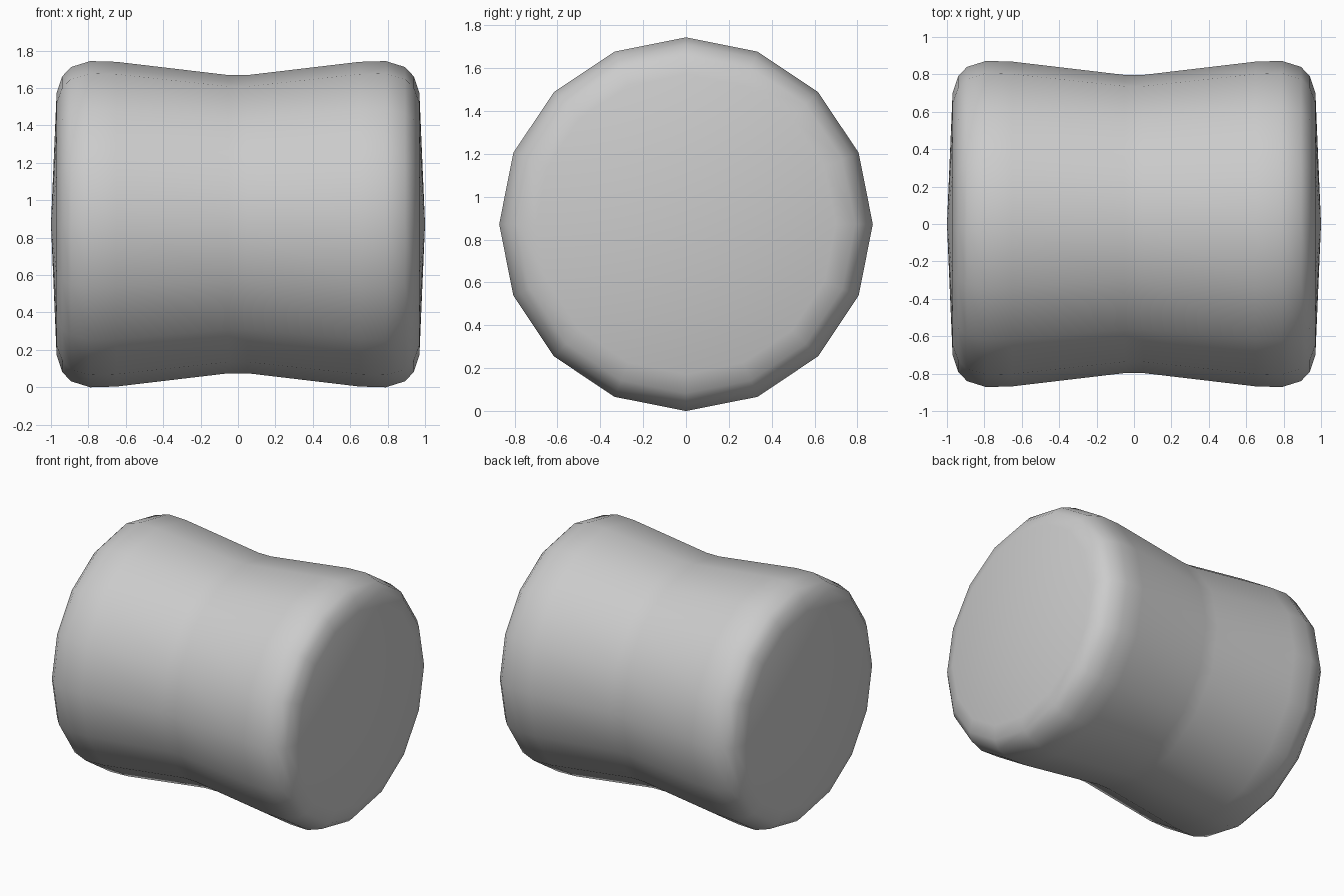
import bpy, bmesh
from math import sin, cos, pi

if "Cube" in bpy.data.objects:
    bpy.data.objects.remove(bpy.data.objects["Cube"])

SIDES = 16
CENTRE_Z = 0.872

# Half profile as (x, radius), from the end cap rim to the waist
half = [(0.97, 0.70), (0.94, 0.79), (0.893, 0.84), (0.79, 0.872),
        (0.65, 0.868), (0.05, 0.797)]
profile = half + [(-x, r) for x, r in reversed(half)]

bm = bmesh.new()

# Rings around the x axis
rings = []
for x, r in profile:
    rings.append([bm.verts.new((x, r * sin(2 * pi * i / SIDES),
                                CENTRE_Z + r * cos(2 * pi * i / SIDES)))
                  for i in range(SIDES)])

# Side walls
for a, b in zip(rings, rings[1:]):
    for i in range(SIDES):
        j = (i + 1) % SIDES
        bm.faces.new((a[i], a[j], b[j], b[i]))

# Slightly domed end caps
for ring, x in ((rings[0], 1.0), (rings[-1], -1.0)):
    pole = bm.verts.new((x, 0, CENTRE_Z))
    for i in range(SIDES):
        bm.faces.new((ring[i], ring[(i + 1) % SIDES], pole))

bmesh.ops.recalc_face_normals(bm, faces=bm.faces)
for f in bm.faces:
    f.smooth = True

mesh = bpy.data.meshes.new("waisted_drum")
bm.to_mesh(mesh)
bm.free()
obj = bpy.data.objects.new("waisted_drum", mesh)
bpy.context.collection.objects.link(obj)
